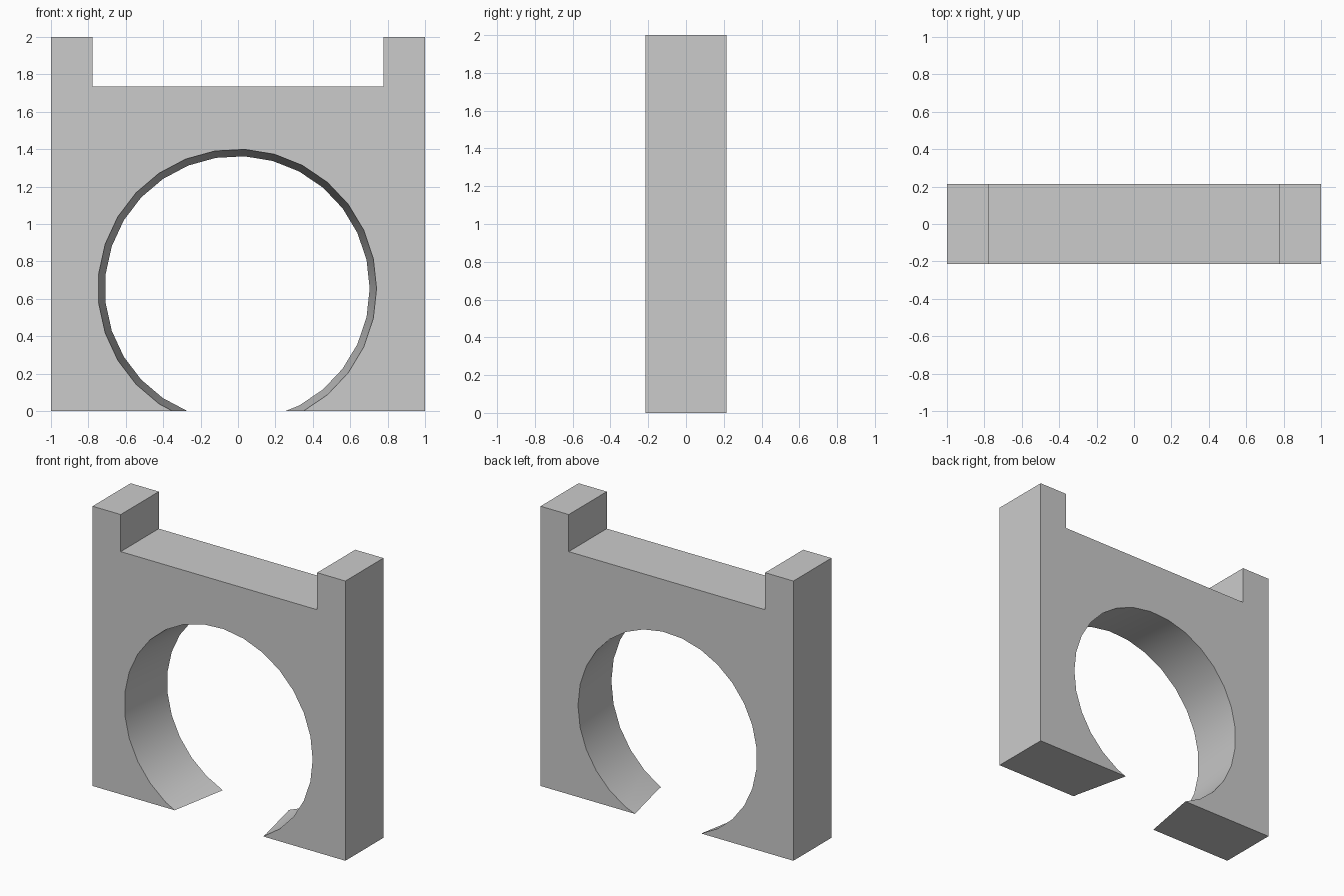
import bpy, bmesh, math

cube = bpy.data.objects.get("Cube")
if cube:
    bpy.data.objects.remove(cube, do_unlink=True)

HALF_DEPTH = 0.215
HOLE_X, HOLE_Z = -0.004, 0.655
FRONT_RADIUS, BACK_RADIUS = 0.745, 0.708
SIDES = 29


def material(name, rgb):
    mat = bpy.data.materials.new(name)
    mat.use_nodes = True
    mat.diffuse_color = (*rgb, 1)
    mat.node_tree.nodes["Principled BSDF"].inputs["Base Color"].default_value = (*rgb, 1)
    return mat


def prism(name, front, back, half_depth):
    """Solid between a front and a back outline of (x, z) points."""
    bm = bmesh.new()
    a = [bm.verts.new((x, -half_depth, z)) for x, z in front]
    b = [bm.verts.new((x, half_depth, z)) for x, z in back]
    bm.faces.new(a)
    bm.faces.new(b[::-1])
    for i in range(len(a)):
        j = (i + 1) % len(a)
        bm.faces.new((a[i], b[i], b[j], a[j]))
    bmesh.ops.recalc_face_normals(bm, faces=bm.faces)
    mesh = bpy.data.meshes.new(name)
    bm.to_mesh(mesh)
    bm.free()
    obj = bpy.data.objects.new(name, mesh)
    bpy.context.collection.objects.link(obj)
    return obj


def ring(radius):
    angles = [math.tau * i / SIDES for i in range(SIDES)]
    return [(HOLE_X + radius * math.cos(t), HOLE_Z + radius * math.sin(t)) for t in angles]


# Plate with two upright posts at the top corners
right_half = [(1, 0), (1, 2), (0.777, 2), (0.777, 1.735)]
outline = right_half + [(-x, z) for x, z in reversed(right_half)]
plate = prism("notched_plate", outline, outline, HALF_DEPTH)
plate.data.materials.append(material("light_grey", (0.6, 0.6, 0.6)))

# Tapered round opening, wider at the front and open at the bottom
margin = 0.1
flare = (FRONT_RADIUS - BACK_RADIUS) / (2 * HALF_DEPTH) * margin
cutter = prism("opening_cutter", ring(FRONT_RADIUS + flare), ring(BACK_RADIUS - flare),
               HALF_DEPTH + margin)
cutter.hide_render = True

cut = plate.modifiers.new("opening", 'BOOLEAN')
cut.operation = 'DIFFERENCE'
cut.solver = 'EXACT'
cut.object = cutter

bpy.ops.object.select_all(action='DESELECT')
plate.select_set(True)
bpy.context.view_layer.objects.active = plate
bpy.ops.object.modifier_apply(modifier=cut.name)
bpy.data.objects.remove(cutter, do_unlink=True)

# Smooth the opening wall, keep the rims and corners sharp
bpy.ops.object.shade_smooth_by_angle(angle=math.radians(30))
